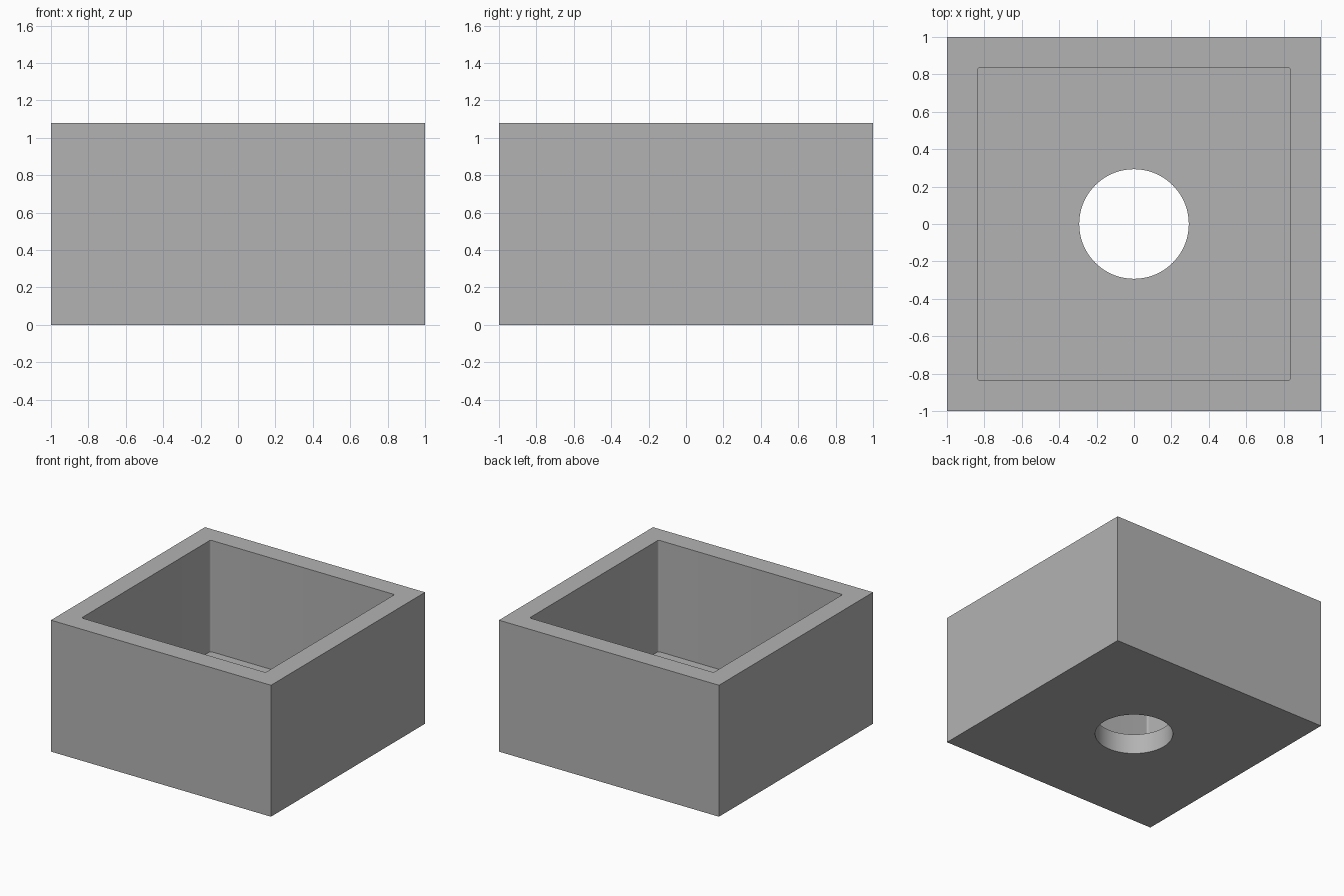
import bpy
import bmesh
from mathutils import Matrix

HEIGHT, WALL, FLOOR = 1.08, 0.163, 0.165
HOLE_RADIUS, CORNER_RADIUS = 0.293, 0.015

if "Cube" in bpy.data.objects:
    bpy.data.objects.remove(bpy.data.objects["Cube"])

grey = bpy.data.materials.new("grey")
grey.use_nodes = True
grey.diffuse_color = (0.45, 0.45, 0.45, 1)
grey.node_tree.nodes["Principled BSDF"].inputs["Base Color"].default_value = grey.diffuse_color


def finish(name, bm):
    mesh = bpy.data.meshes.new(name)
    bm.to_mesh(mesh)
    bm.free()
    mesh.materials.append(grey)
    obj = bpy.data.objects.new(name, mesh)
    bpy.context.collection.objects.link(obj)
    return obj


def block(name, width, bottom, top, corner=0):
    bm = bmesh.new()
    place = Matrix.Translation((0, 0, (bottom + top) / 2)) @ Matrix.Diagonal((width, width, top - bottom, 1))
    bmesh.ops.create_cube(bm, size=1, matrix=place)
    if corner:
        upright = [e for e in bm.edges if abs(e.verts[0].co.z - e.verts[1].co.z) > 0.1]
        bmesh.ops.bevel(bm, geom=upright, offset=corner, segments=5, profile=0.5, affect='EDGES')
    return finish(name, bm)


def cylinder(name, radius, depth):
    bm = bmesh.new()
    bmesh.ops.create_cone(bm, cap_ends=True, segments=96, radius1=radius, radius2=radius, depth=depth)
    return finish(name, bm)


# Open box with a rounded-corner pocket and a drain hole through the floor
box = block("box", 2, 0, HEIGHT)
cutters = [
    block("pocket_cutter", 2 - 2 * WALL, FLOOR, HEIGHT + 0.5, CORNER_RADIUS),
    cylinder("hole_cutter", HOLE_RADIUS, 1),
]
bpy.context.view_layer.objects.active = box
for cutter in cutters:
    cutter.hide_render = True
    cut = box.modifiers.new(cutter.name, 'BOOLEAN')
    cut.operation, cut.solver, cut.object = 'DIFFERENCE', 'EXACT', cutter
    bpy.ops.object.modifier_apply(modifier=cut.name)
for cutter in cutters:
    bpy.data.objects.remove(cutter)

# Smooth hole and pocket corners, sharp box edges
bpy.ops.object.select_all(action='DESELECT')
box.select_set(True)
bpy.ops.object.shade_smooth_by_angle(angle=0.6)
